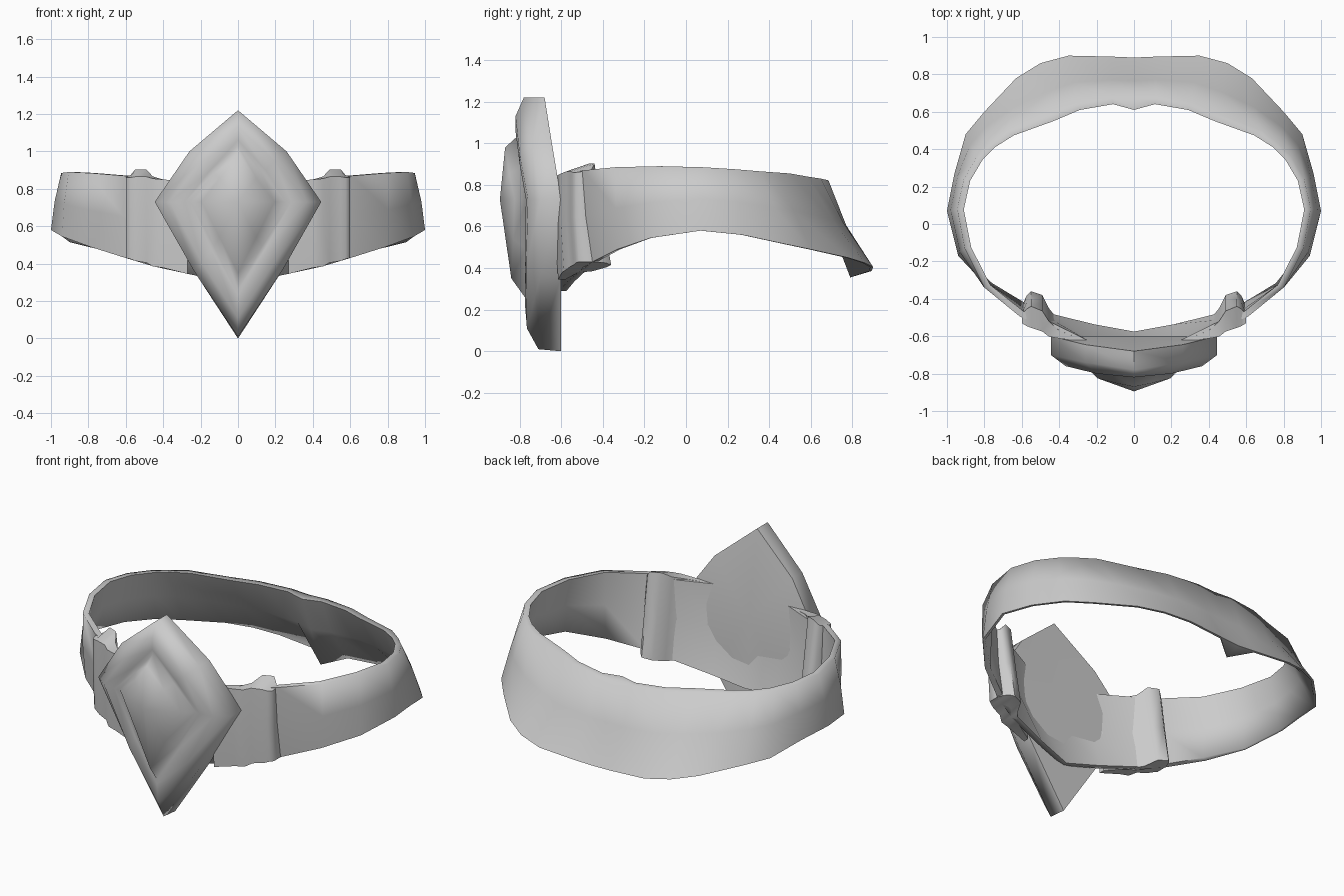
import bpy, bmesh, math
from mathutils import Vector

if "Cube" in bpy.data.objects:
    bpy.data.objects.remove(bpy.data.objects["Cube"])

grey = bpy.data.materials.new("grey_metal")
grey.diffuse_color = (0.6, 0.6, 0.6, 1)
grey.use_nodes = True
grey.node_tree.nodes["Principled BSDF"].inputs["Base Color"].default_value = grey.diffuse_color


def mirrored(half):
    """Complete a half loop that starts and ends on x = 0."""
    return half + [Vector((-p[0], p[1], p[2])) for p in half[-2:0:-1]]


def loft(name, rings, wrap=False, cap=None, angle=45):
    """Skin a row of closed rings; cap gives the centre points of both ends."""
    bm = bmesh.new()
    vs = [[bm.verts.new(p) for p in r] for r in rings]
    n = len(rings[0])
    for i in range(len(vs) if wrap else len(vs) - 1):
        a, b = vs[i], vs[(i + 1) % len(vs)]
        for j in range(n):
            k = (j + 1) % n
            bm.faces.new((a[j], a[k], b[k], b[j]))
    if cap:
        for r, p in ((vs[0], cap[0]), (vs[-1], cap[1])):
            c = bm.verts.new(p)
            for j in range(n):
                bm.faces.new((r[j], r[(j + 1) % n], c))
    bmesh.ops.recalc_face_normals(bm, faces=bm.faces)
    me = bpy.data.meshes.new(name)
    bm.to_mesh(me)
    bm.free()
    me.materials.append(grey)
    ob = bpy.data.objects.new(name, me)
    bpy.context.collection.objects.link(ob)
    bpy.ops.object.select_all(action='DESELECT')
    ob.select_set(True)
    bpy.context.view_layer.objects.active = ob
    bpy.ops.object.shade_smooth_by_angle(angle=math.radians(angle))
    return ob


def inward(p, t):
    """Move a point towards the vertical axis by t."""
    f = 1 - t / math.hypot(p.x, p.y)
    return Vector((p.x * f, p.y * f, p.z))


# Strap: lower edge and upper edge of the outside, from back to front
strap = [
    ((0, .89, .385), (0, .68, .82)),
    ((.12, .895, .39), (.12, .685, .822)),
    ((.35, .90, .405), (.31, .65, .83)),
    ((.50, .86, .425), (.46, .585, .84)),
    ((.63, .78, .45), (.68, .50, .855)),
    ((.80, .60, .49), (.77, .43, .86)),
    ((.90, .48, .515), (.84, .36, .865)),
    ((.96, .27, .56), (.91, .24, .875)),
    ((1.0, .07, .58), (.945, .08, .885)),
    ((.94, -.17, .545), (.905, -.13, .89)),
    ((.79, -.33, .49), (.80, -.34, .885)),
    ((.60, -.45, .43), (.61, -.495, .87)),
    ((.45, -.51, .385), (.45, -.56, .85)),
    ((.22, -.57, .335), (.25, -.66, .84)),
    ((0, -.61, .29), (0, -.70, .83)),
]
half = []
for i, (b, t) in enumerate(strap):
    b, t = Vector(b), Vector(t)
    m = inward((b + t) / 2, .02 if i < 5 else -.008)
    w = .07 if i == 0 else .045 if i < 5 else .035
    low = .10 if i == 0 else .015 if i < 10 else .035
    inner_mid = inward(m, w)
    if i > 12:                      # wall tucked behind the buckle plate
        inner_mid.y = -.625
    inner_low = inward(b, low)
    inner_low.z -= .03 if i == 0 else 0
    half.append([b, m, t, inward(t, w), inner_mid, inner_low])
flip = [[Vector((-p.x, p.y, p.z)) for p in s] for s in half[-2:0:-1]]
loft("strap", half + flip, wrap=True, angle=85)

# Collars: x, front y, lower z, front upper z, back upper z, low back y, high back y
collar = [
    (.60, -.525, .43, .86, .866, -.44, -.485),
    (.575, -.54, .425, .86, .873, -.385, -.455),
    (.55, -.55, .415, .865, .903, -.36, -.44),
    (.49, -.57, .405, .865, .903, -.38, -.465),
    (.455, -.597, .385, .855, .866, -.45, -.52),
    (.40, -.607, .378, .85, .85, -.52, -.57),
    (.27, -.625, .345, .84, .84, -.58, -.62),
]
for side, s in (("right", 1), ("left", -1)):
    rings = []
    for x, f, lo, hi, top, bl, bh in collar:
        x *= s
        rings.append([Vector((x, f + .01, lo)),
                      Vector((x, f - .005, (lo + hi) / 2)),
                      Vector((x, f - .005, hi)), Vector((x, bh, top)),
                      Vector((x, (bl + bh) / 2, (lo + hi) / 2)),
                      Vector((x, bl, lo))])
    caps = [sum(r, Vector()) / 6 for r in (rings[0], rings[-1])]
    loft(side + "_collar", rings, cap=caps, angle=60)


# Buckle: each ring lists top, upper edge, side, lower edge and bottom
def diamond(*pts):
    return mirrored([Vector(p) for p in pts])


buckle = [
    # back edge
    diamond((0, -.68, 1.22), (.26, -.645, 1.0), (.445, -.60, .73),
            (.235, -.60, .36), (0, -.60, 0)),
    # front edge of the side wall
    diamond((0, -.78, 1.22), (.26, -.74, 1.0), (.445, -.70, .73),
            (.235, -.70, .36), (0, -.71, .01)),
    # rim crest
    diamond((0, -.82, 1.13), (.20, -.80, .945), (.365, -.76, .73),
            (.19, -.77, .40), (0, -.765, .11)),
    # inner side of rim
    diamond((0, -.82, 1.06), (.148, -.80, .90), (.285, -.77, .73),
            (.143, -.775, .475), (0, -.775, .23)),
    # groove
    diamond((0, -.815, 1.03), (.128, -.795, .882), (.255, -.765, .73),
            (.128, -.77, .492), (0, -.775, .26)),
    # raised centre edge
    diamond((0, -.87, .98), (.098, -.85, .857), (.195, -.825, .73),
            (.098, -.83, .54), (0, -.84, .35)),
]
loft("diamond_buckle", buckle, cap=[(0, -.60, .70), (0, -.895, .73)], angle=80)
